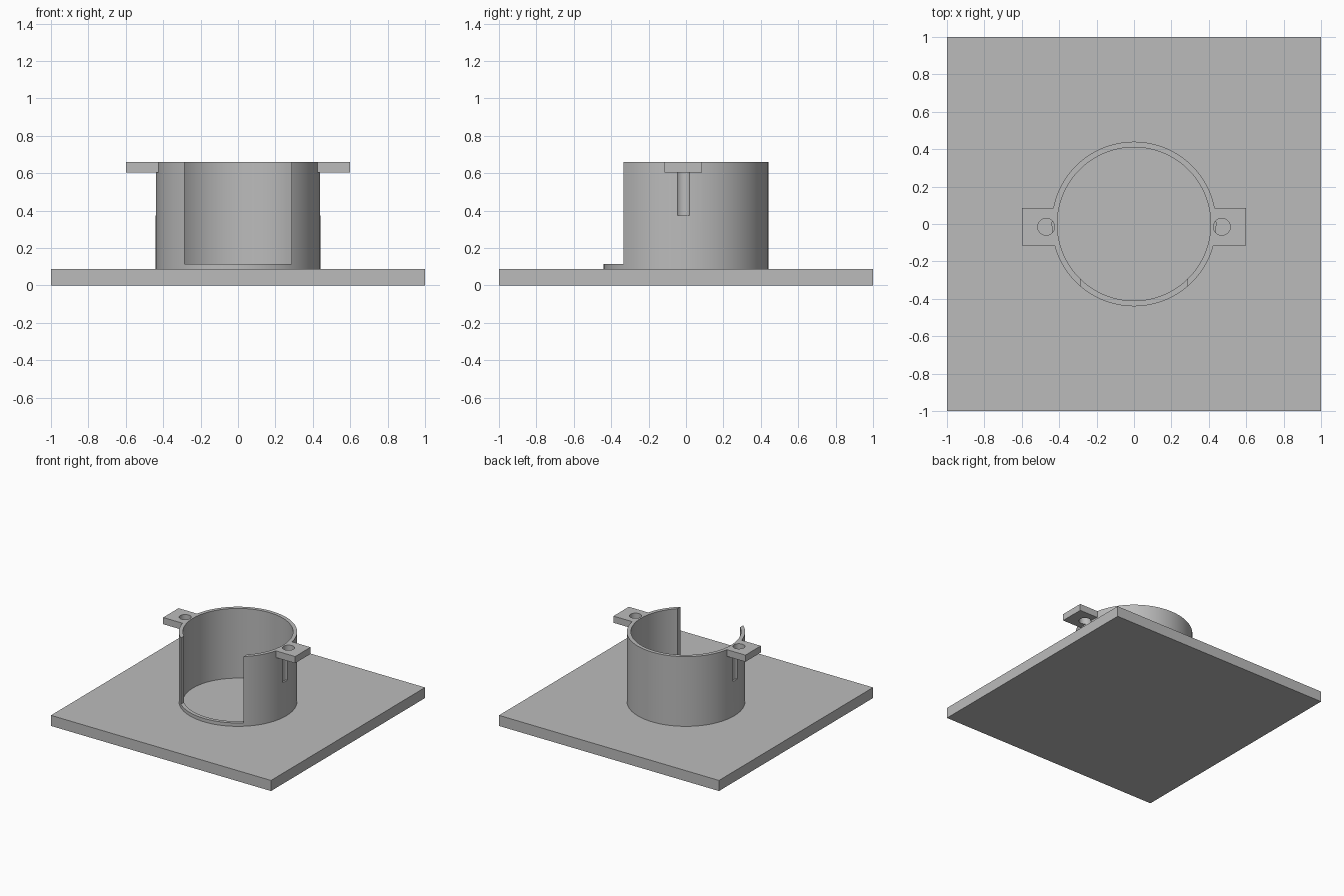
import bpy
import math

cube = bpy.data.objects.get("Cube")
if cube:
    bpy.data.objects.remove(cube, do_unlink=True)

# Single flat grey
grey = bpy.data.materials.new("plain_grey")
grey.use_nodes = True
colour = (0.5, 0.5, 0.5, 1.0)
grey.diffuse_color = colour
grey.node_tree.nodes["Principled BSDF"].inputs["Base Color"].default_value = colour

PLATE_TOP = 0.087
RIM_TOP = 0.66
OUTER, INNER = 0.44, 0.41
HOLE_Y = -0.015


def finish(name):
    obj = bpy.context.object
    obj.name = name
    obj.data.materials.append(grey)
    bpy.ops.object.transform_apply(location=True, rotation=False, scale=True)
    return obj


def box(name, x, y, z):
    centre = [(a + b) / 2 for a, b in (x, y, z)]
    bpy.ops.mesh.primitive_cube_add(size=1, location=centre)
    bpy.context.object.scale = [b - a for a, b in (x, y, z)]
    return finish(name)


def cylinder(name, radius, x, y, z, sides):
    bpy.ops.mesh.primitive_cylinder_add(
        vertices=sides, radius=radius, depth=z[1] - z[0], location=(x, y, sum(z) / 2))
    return finish(name)


def combine(target, tool, operation):
    mod = target.modifiers.new(operation.lower(), "BOOLEAN")
    mod.operation = operation
    mod.solver = "EXACT"
    mod.object = tool
    bpy.context.view_layer.objects.active = target
    bpy.ops.object.modifier_apply(modifier=mod.name)
    bpy.data.objects.remove(tool, do_unlink=True)


# Square base
box("base_plate", (-1, 1), (-1, 1), (0, PLATE_TOP))

# Round collar, slightly sunk into the base, opened at the front above a low sill
collar = cylinder("collar", OUTER, 0, 0, (0.05, RIM_TOP), 128)
combine(collar, cylinder("bore_cutter", INNER, 0, 0, (0, 1), 128), "DIFFERENCE")
combine(collar, box("opening_cutter", (-0.285, 0.285), (-0.6, -0.1), (0.115, 1)), "DIFFERENCE")

# Mounting ears with screw holes that continue as grooves down the wall
for side in (-1, 1):
    xs = sorted((side * 0.42, side * 0.6))
    ear = box("ear", xs, (-0.115, 0.085), (0.605, RIM_TOP))
    combine(collar, ear, "UNION")
    hole = cylinder("hole_cutter", 0.045, side * 0.47, HOLE_Y, (0.375, 1), 48)
    combine(collar, hole, "DIFFERENCE")

# Smooth round walls, crisp edges
bpy.ops.object.select_all(action="DESELECT")
collar.select_set(True)
bpy.context.view_layer.objects.active = collar
bpy.ops.object.shade_smooth_by_angle(angle=math.radians(30))
